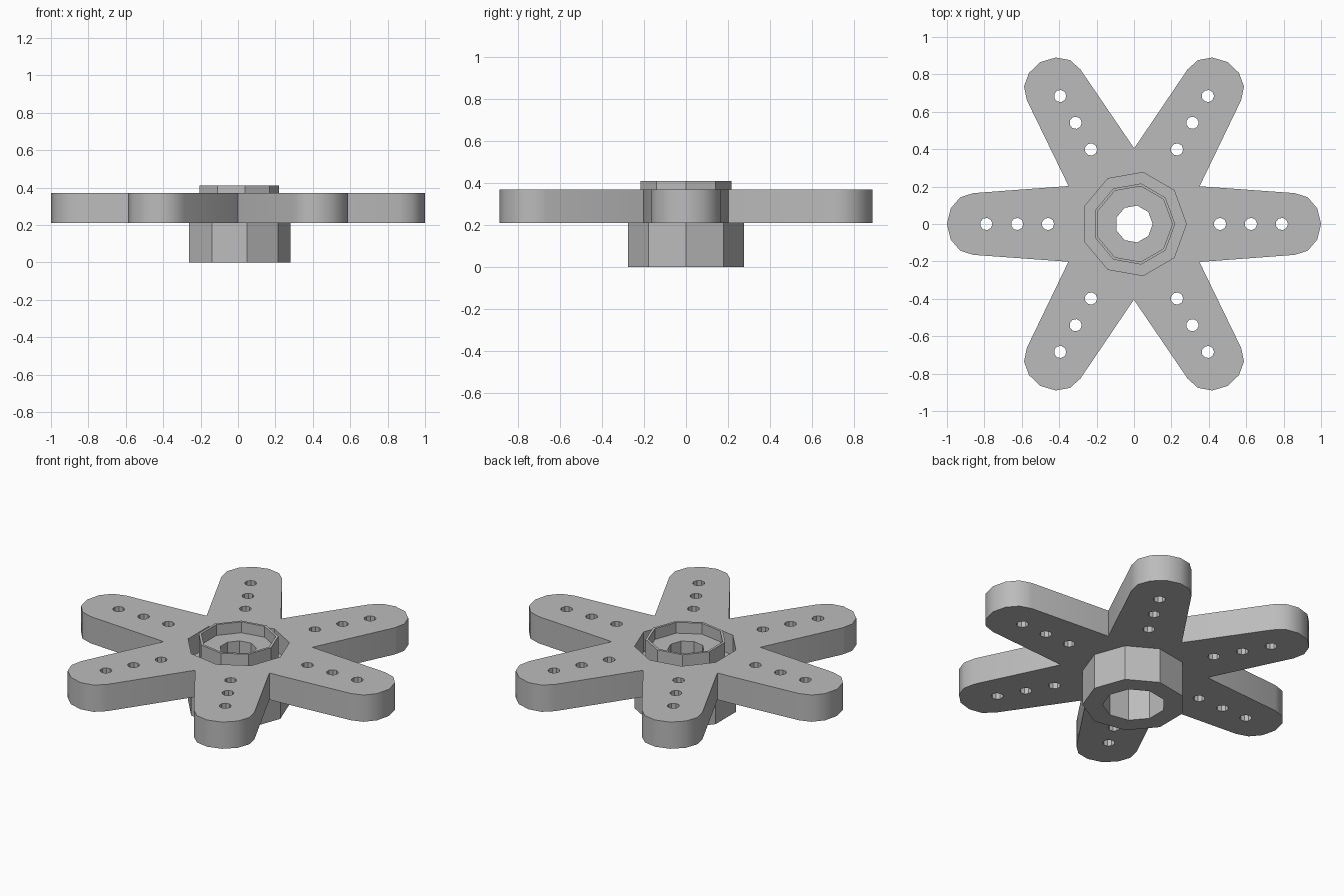
import bpy, bmesh
from math import sin, cos, pi, radians
from mathutils import Matrix, Vector

if "Cube" in bpy.data.objects:
    bpy.data.objects.remove(bpy.data.objects["Cube"])

SIDES = 9
PLATE_BOTTOM, PLATE_TOP = 0.21, 0.37

grey = bpy.data.materials.new("plain_grey")
grey.use_nodes = True
GREY = (0.5, 0.5, 0.5, 1)
grey.diffuse_color = GREY
grey.node_tree.nodes["Principled BSDF"].inputs["Base Color"].default_value = GREY


def ring(radius, sides, x=0, y=0):
    return [(x + radius * cos(2 * pi * i / sides), y + radius * sin(2 * pi * i / sides))
            for i in range(sides)]


def finish(obj):
    """Weld, orient, colour and shade a mesh object."""
    bm = bmesh.new()
    bm.from_mesh(obj.data)
    bmesh.ops.remove_doubles(bm, verts=bm.verts, dist=0.0005)
    bmesh.ops.recalc_face_normals(bm, faces=bm.faces)
    bm.to_mesh(obj.data)
    bm.free()
    obj.data.materials.clear()
    obj.data.materials.append(grey)
    bpy.ops.object.select_all(action='DESELECT')
    obj.select_set(True)
    bpy.context.view_layer.objects.active = obj
    bpy.ops.object.shade_smooth_by_angle(angle=radians(35))


def plate(name, loops, bottom, top):
    """Extrude an outline with holes into a flat plate."""
    curve = bpy.data.curves.new(name, 'CURVE')
    curve.dimensions = '2D'
    curve.fill_mode = 'BOTH'
    curve.extrude = (top - bottom) / 2
    for loop in loops:
        spline = curve.splines.new('POLY')
        spline.points.add(len(loop) - 1)
        for point, (x, y) in zip(spline.points, loop):
            point.co = (x, y, 0, 1)
        spline.use_cyclic_u = True
    source = bpy.data.objects.new(name + "_outline", curve)
    bpy.context.collection.objects.link(source)
    bpy.context.view_layer.update()
    mesh = bpy.data.meshes.new_from_object(source)
    bpy.data.objects.remove(source)
    mesh.transform(Matrix.Translation((0, 0, (bottom + top) / 2)))
    obj = bpy.data.objects.new(name, mesh)
    bpy.context.collection.objects.link(obj)
    finish(obj)


def lathe(name, profile):
    """Revolve a closed (radius, height) profile into a faceted solid."""
    bm = bmesh.new()
    rows = [[bm.verts.new((x, y, z)) for x, y in ring(r, SIDES)] for r, z in profile]
    for a, b in zip(rows, rows[1:] + rows[:1]):
        for i in range(SIDES):
            j = (i + 1) % SIDES
            bm.faces.new((a[i], a[j], b[j], b[i]))
    mesh = bpy.data.meshes.new(name)
    bm.to_mesh(mesh)
    bm.free()
    obj = bpy.data.objects.new(name, mesh)
    bpy.context.collection.objects.link(obj)
    finish(obj)


# Six-armed plate: half of one rounded arm, mirrored and turned six times
half_arm = [(0.35, 0.203), (0.86, 0.165), (0.93, 0.142), (0.98, 0.083)]
arm = [(x, -y) for x, y in half_arm] + [(1.0, 0.0)] + half_arm[:0:-1]
outline, holes = [], [ring(0.28, SIDES)]
for k in range(6):
    turn = Matrix.Rotation(k * pi / 3, 2)
    outline += [tuple(turn @ Vector(p)) for p in arm]
    for distance in (0.46, 0.625, 0.79):
        x, y = turn @ Vector((distance, 0))
        holes.append(ring(0.033, SIDES, x, y))
plate("arm_plate", [outline] + holes, PLATE_BOTTOM, PLATE_TOP)

# Hub: wide socket below, collar with a screw recess above, open groove around it
lathe("hub", [(0.17, 0), (0.28, 0), (0.28, 0.25), (0.22, 0.25), (0.22, 0.41),
              (0.205, 0.41), (0.205, 0.345), (0.1, 0.345), (0.1, 0.27), (0.17, 0.27)])
